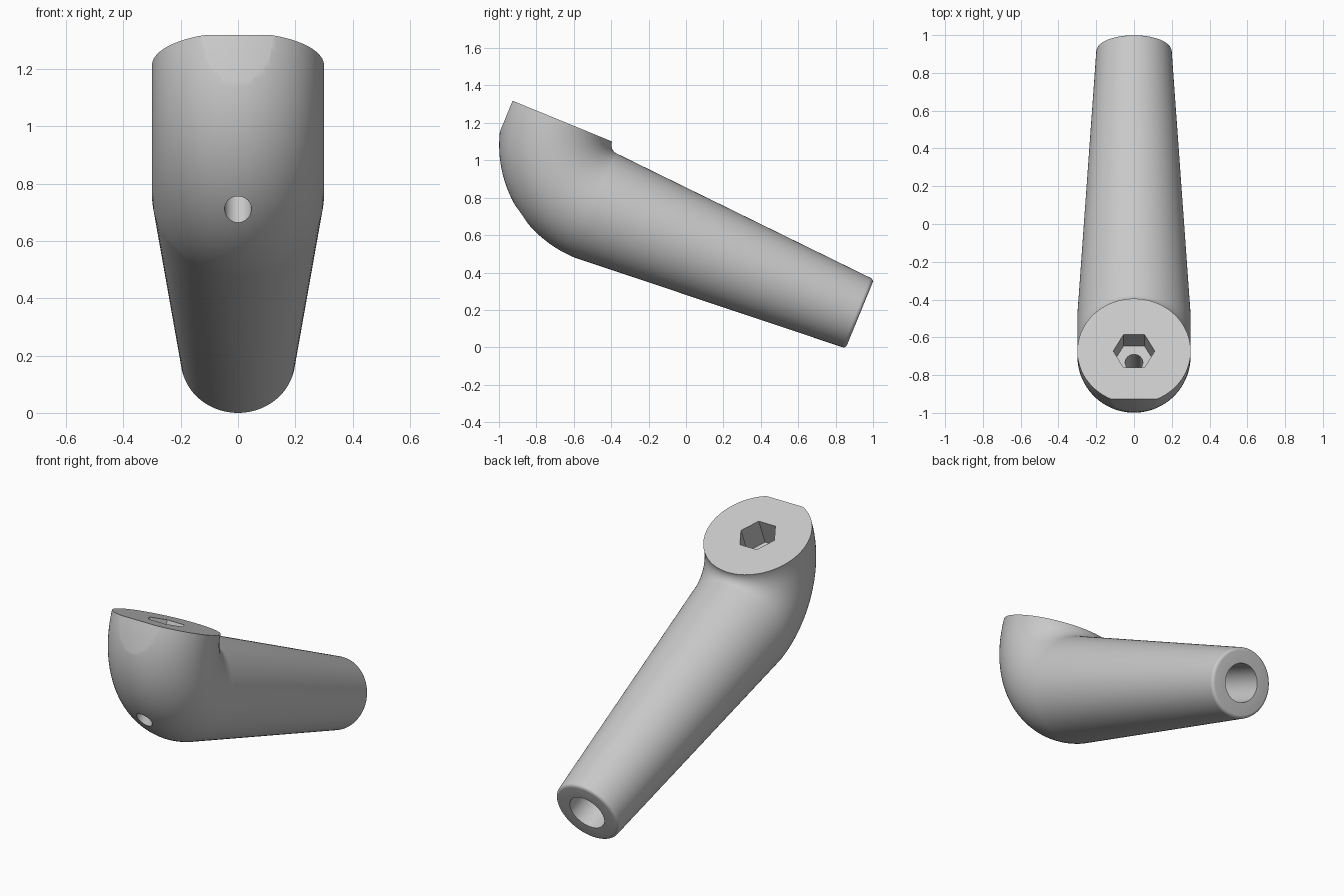
import bpy, bmesh, math
from mathutils import Matrix, Vector

if "Cube" in bpy.data.objects:
    bpy.data.objects.remove(bpy.data.objects["Cube"])

TILT = math.radians(22.3)     # handle slope
BEND = 0.35                   # elbow centreline radius
R_HEAD, R_END = 0.30, 0.20    # elbow and handle end radii
LENGTH = 1.525                # handle length
RIM = 0.02                    # end rounding
SIDES = 96

grey = bpy.data.materials.new("light_grey")
grey.use_nodes = True
colour = (0.58, 0.58, 0.58, 1)
grey.diffuse_color = colour
grey.node_tree.nodes["Principled BSDF"].inputs["Base Color"].default_value = colour


def make_object(name, bm):
    bmesh.ops.recalc_face_normals(bm, faces=bm.faces)
    mesh = bpy.data.meshes.new(name)
    bm.to_mesh(mesh)
    bm.free()
    mesh.materials.append(grey)
    obj = bpy.data.objects.new(name, mesh)
    bpy.context.collection.objects.link(obj)
    return obj


def loft(name, rings):
    """Skin circular rings given as (centre, direction across, radius)."""
    bm = bmesh.new()
    loops = []
    for centre, across, radius in rings:
        loop = []
        for i in range(SIDES):
            a = math.tau * i / SIDES
            offset = Vector((math.cos(a), 0, 0)) + across * math.sin(a)
            loop.append(bm.verts.new(centre + offset * radius))
        loops.append(loop)
    for a, b in zip(loops, loops[1:]):
        for i in range(SIDES):
            j = (i + 1) % SIDES
            bm.faces.new((a[i], a[j], b[j], b[i]))
    bm.faces.new(loops[0])
    bm.faces.new(loops[-1])
    return make_object(name, bm)


def prism(name, sides, radius, depth, matrix):
    bm = bmesh.new()
    bmesh.ops.create_cone(bm, cap_ends=True, segments=sides, radius1=radius,
                          radius2=radius, depth=depth, matrix=matrix)
    return make_object(name, bm)


# Body: quarter-turn elbow from the top face into the tapered handle.
# Local frame: +y runs down the handle, +z out of the head, origin at bend centre.
rings = []
STEPS = 32
for k in range(STEPS + 1):
    t = math.pi / 2 * k / STEPS
    out = Vector((0, -math.cos(t), -math.sin(t)))
    rings.append((out * BEND, out, R_HEAD))
down = Vector((0, 0, -1))
for k in range(6):
    t = math.pi / 2 * k / 5
    y = LENGTH - RIM + RIM * math.sin(t)
    rings.append((Vector((0, y, -BEND)), down, R_END - RIM + RIM * math.cos(t)))
body = loft("elbow_handle", rings)

# Cutters: hex socket, screw bore, handle bore and the front flat
head = Matrix.Translation((0, -BEND, 0))
flat = bmesh.new()
bmesh.ops.create_cube(flat, size=1, matrix=Matrix.Translation((0, -BEND - 0.275 - 0.5, 0)))
cutters = [
    prism("hex_socket_cutter", 6, 0.11, 0.32, head @ Matrix.Rotation(math.pi / 6, 4, "Z")),
    prism("screw_bore_cutter", 32, 0.047, 2.0, head),
    prism("handle_bore_cutter", 48, 0.11, 1.6,
          Matrix.Translation((0, LENGTH, -BEND)) @ Matrix.Rotation(math.pi / 2, 4, "X")),
    make_object("front_flat_cutter", flat),
]
# Turn the socket so that two corners point sideways
socket = cutters[0].data
widest = max(abs(v.co.x) for v in socket.vertices)
if widest < 0.105:
    socket.transform(head @ Matrix.Rotation(math.pi / 6, 4, "Z") @ head.inverted())

for cutter in cutters:
    cutter.hide_render = True
    mod = body.modifiers.new(cutter.name, "BOOLEAN")
    mod.operation = "DIFFERENCE"
    mod.solver = "EXACT"
    mod.object = cutter

# Bake the cuts, then stand the part at its slope
bpy.context.view_layer.update()
graph = bpy.context.evaluated_depsgraph_get()
baked = bpy.data.meshes.new_from_object(body.evaluated_get(graph))
body.modifiers.clear()
body.data = baked
for cutter in cutters:
    bpy.data.objects.remove(cutter)
baked.transform(Matrix.Rotation(-TILT, 4, "X"))
low = min(v.co.z for v in baked.vertices)
ys = [v.co.y for v in baked.vertices]
baked.transform(Matrix.Translation((0, -(min(ys) + max(ys)) / 2, -low)))

bpy.ops.object.select_all(action="DESELECT")
body.select_set(True)
bpy.context.view_layer.objects.active = body
bpy.ops.object.shade_smooth_by_angle(angle=math.radians(30))
